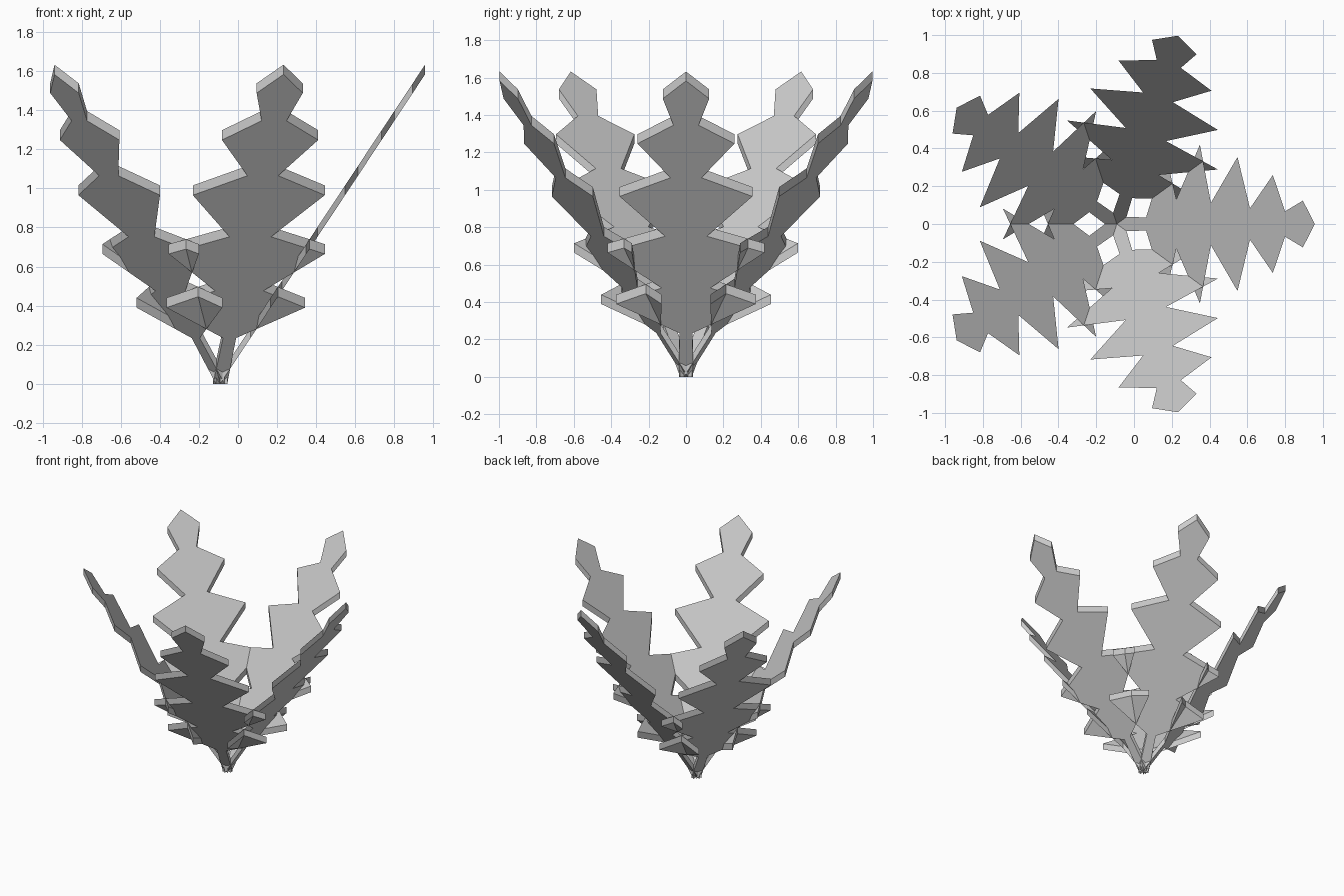
import bpy, bmesh, math
from mathutils import Matrix

if "Cube" in bpy.data.objects:
    bpy.data.objects.remove(bpy.data.objects["Cube"])

CENTRE_X = -0.091   # common point where all leaves meet
SLOPE = 1.51        # rise per unit of horizontal reach
THICK = 0.05        # vertical thickness of each leaf

# Half outline of a jagged leaf: (reach from centre, half width)
HALF = [(0.0, 0.038), (0.155, 0.035), (0.258, 0.373), (0.315, 0.13),
        (0.44, 0.42), (0.498, 0.112), (0.639, 0.355), (0.705, 0.083),
        (0.826, 0.259), (0.891, 0.067), (0.985, 0.124)]
TIP = (1.048, 0.0)


def make_leaf(name, angle):
    """Flat sloping leaf, mirrored outline, thickened straight up."""
    outline = [(r, -w) for r, w in HALF] + [TIP] + [(r, w) for r, w in reversed(HALF)]
    bm = bmesh.new()
    face = bm.faces.new([bm.verts.new((r, w, r * SLOPE)) for r, w in outline])
    ext = bmesh.ops.extrude_face_region(bm, geom=[face], use_keep_orig=True)
    top = [v for v in ext["geom"] if isinstance(v, bmesh.types.BMVert)]
    bmesh.ops.translate(bm, verts=top, vec=(0, 0, THICK))
    bmesh.ops.recalc_face_normals(bm, faces=bm.faces)
    bm.transform(Matrix.Translation((CENTRE_X, 0, 0)) @ Matrix.Rotation(angle, 4, 'Z'))
    mesh = bpy.data.meshes.new(name)
    bm.to_mesh(mesh)
    bm.free()
    bpy.context.collection.objects.link(bpy.data.objects.new(name, mesh))


# Five leaves fanned evenly around the centre
for i in range(5):
    make_leaf(f"leaf_{i + 1}", math.tau * i / 5)
